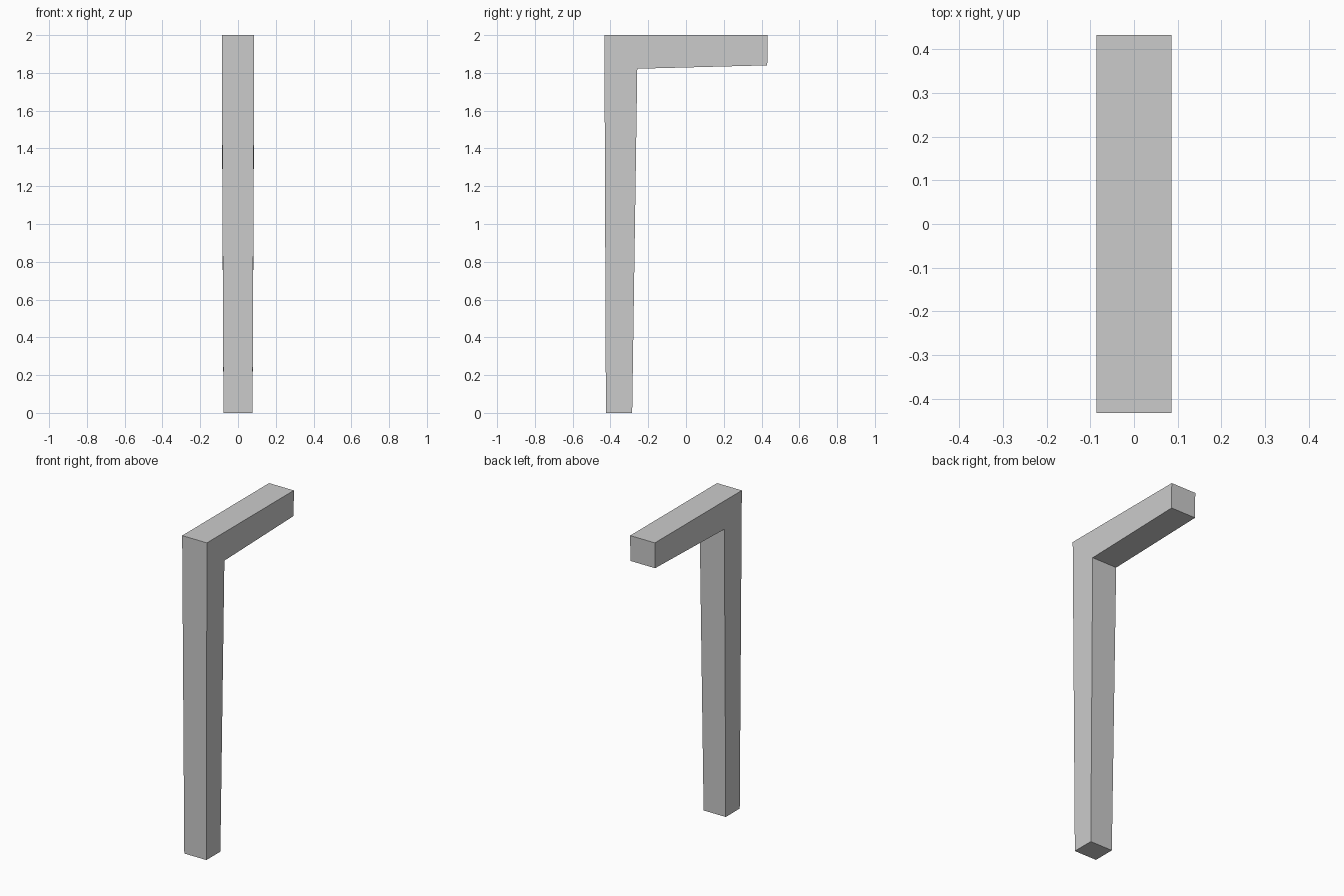
import bpy
import bmesh

# Remove the default cube
cube = bpy.data.objects.get("Cube")
if cube:
    bpy.data.objects.remove(cube, do_unlink=True)

# Plain grey material
grey = bpy.data.materials.new("plain_grey")
grey.use_nodes = True
colour = (0.6, 0.6, 0.6, 1)
grey.diffuse_color = colour
grey.node_tree.nodes["Principled BSDF"].inputs["Base Color"].default_value = colour

# Sections along the bent beam: half width, outer (y, z), inner (y, z)
sections = [
    (0.077, (-0.424, 0.0), (-0.285, 0.0)),      # foot
    (0.086, (-0.432, 2.0), (-0.258, 1.822)),    # mitred corner
    (0.086, (0.432, 2.0), (0.430, 1.84)),       # arm tip
]

bm = bmesh.new()
rings = []
for w, outer, inner in sections:
    rings.append([bm.verts.new((x, *p)) for x, p in
                  ((-w, outer), (w, outer), (w, inner), (-w, inner))])

# Sides of the post and arm, then the two end caps
for a, b in zip(rings, rings[1:]):
    for i in range(4):
        j = (i + 1) % 4
        bm.faces.new((a[i], a[j], b[j], b[i]))
bm.faces.new(rings[0])
bm.faces.new(rings[-1])
bmesh.ops.recalc_face_normals(bm, faces=bm.faces)

mesh = bpy.data.meshes.new("bent_beam")
bm.to_mesh(mesh)
bm.free()
mesh.materials.append(grey)
beam = bpy.data.objects.new("bent_beam", mesh)
bpy.context.collection.objects.link(beam)
